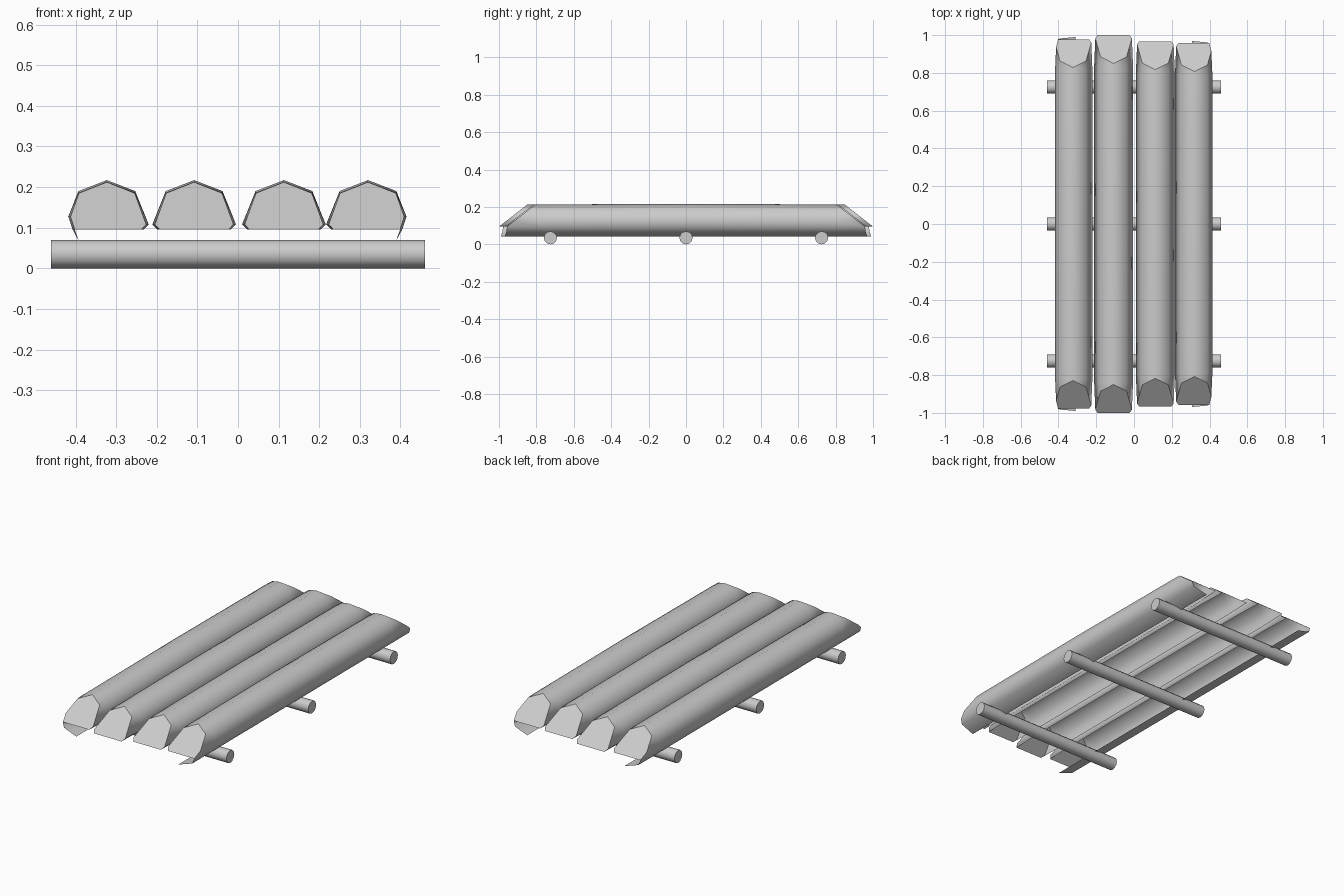
import bpy, bmesh, math

if "Cube" in bpy.data.objects:
    bpy.data.objects.remove(bpy.data.objects["Cube"])

# Half-open log cross-sections: (x from log centre, z)
ARCH = [(-0.09, 0.095), (-0.103, 0.108), (-0.07, 0.19), (0, 0.217), (0.07, 0.19)]
INNER_SIDE = [(0.103, 0.108), (0.09, 0.095)]
OUTER_SIDE = [(0.095, 0.127), (0.084, 0.095), (0.069, 0.067), (-0.013, 0.042)]


def make_log(name, cx, tip, outer=0):
    """outer: -1 / +1 gives the side that wraps underneath, 0 for a middle log"""
    profile = ARCH + (OUTER_SIDE if outer else INNER_SIDE)
    flip = -1 if outer < 0 else 1
    ncap = 7

    bm = bmesh.new()

    def body_ring(y, drop):
        return [bm.verts.new((cx + flip * x, y, z - (drop if z > 0.15 else 0)))
                for x, z in profile]

    def end_ring(s):
        # bevelled end: points above the tip lie on a sloping plane
        ring = []
        for i, (x, z) in enumerate(profile):
            if i < ncap:
                zz = z - (0.005 if z > 0.15 else 0)
                y = tip - 0.15 * (zz - 0.095) / 0.117
                k = 0.94 if z < 0.15 else 0.98
            else:
                zz, y, k = z, tip + (0.012 if z < 0.05 else 0.004), 1
            ring.append(bm.verts.new((cx + flip * x * k, s * y, zz)))
        return ring

    b = tip - 0.165
    rings = [end_ring(-1), body_ring(-b, 0.004), body_ring(0, 0),
             body_ring(b, 0.004), end_ring(1)]
    for r0, r1 in zip(rings, rings[1:]):
        for i in range(len(profile) - 1):
            bm.faces.new((r0[i], r0[i + 1], r1[i + 1], r1[i])).smooth = True
    # sloping cut faces with crisp borders
    for r in (rings[0], rings[-1]):
        cap = bm.faces.new(r[:ncap])
        for e in cap.edges:
            e.smooth = False
    bmesh.ops.recalc_face_normals(bm, faces=bm.faces)
    # make sure the shell faces outward (top faces up)
    top = max(bm.faces, key=lambda f: f.calc_center_median().z)
    if top.normal.z < 0:
        bmesh.ops.reverse_faces(bm, faces=bm.faces)
    me = bpy.data.meshes.new(name)
    bm.to_mesh(me)
    bm.free()
    bpy.context.collection.objects.link(bpy.data.objects.new(name, me))


# Four logs side by side
make_log("log_outer_left", -0.323, 0.978, -1)
make_log("log_inner_left", -0.108, 1.0)
make_log("log_inner_right", 0.113, 0.967)
make_log("log_outer_right", 0.32, 0.957, 1)

# Three cross poles underneath
for name, y in (("front_pole", -0.725), ("middle_pole", 0), ("back_pole", 0.725)):
    bpy.ops.mesh.primitive_cylinder_add(vertices=12, radius=0.035, depth=0.92,
                                        location=(0, y, 0.035),
                                        rotation=(0, math.pi / 2, 0))
    bpy.context.object.name = name
    bpy.ops.object.shade_smooth_by_angle(angle=math.radians(40))
